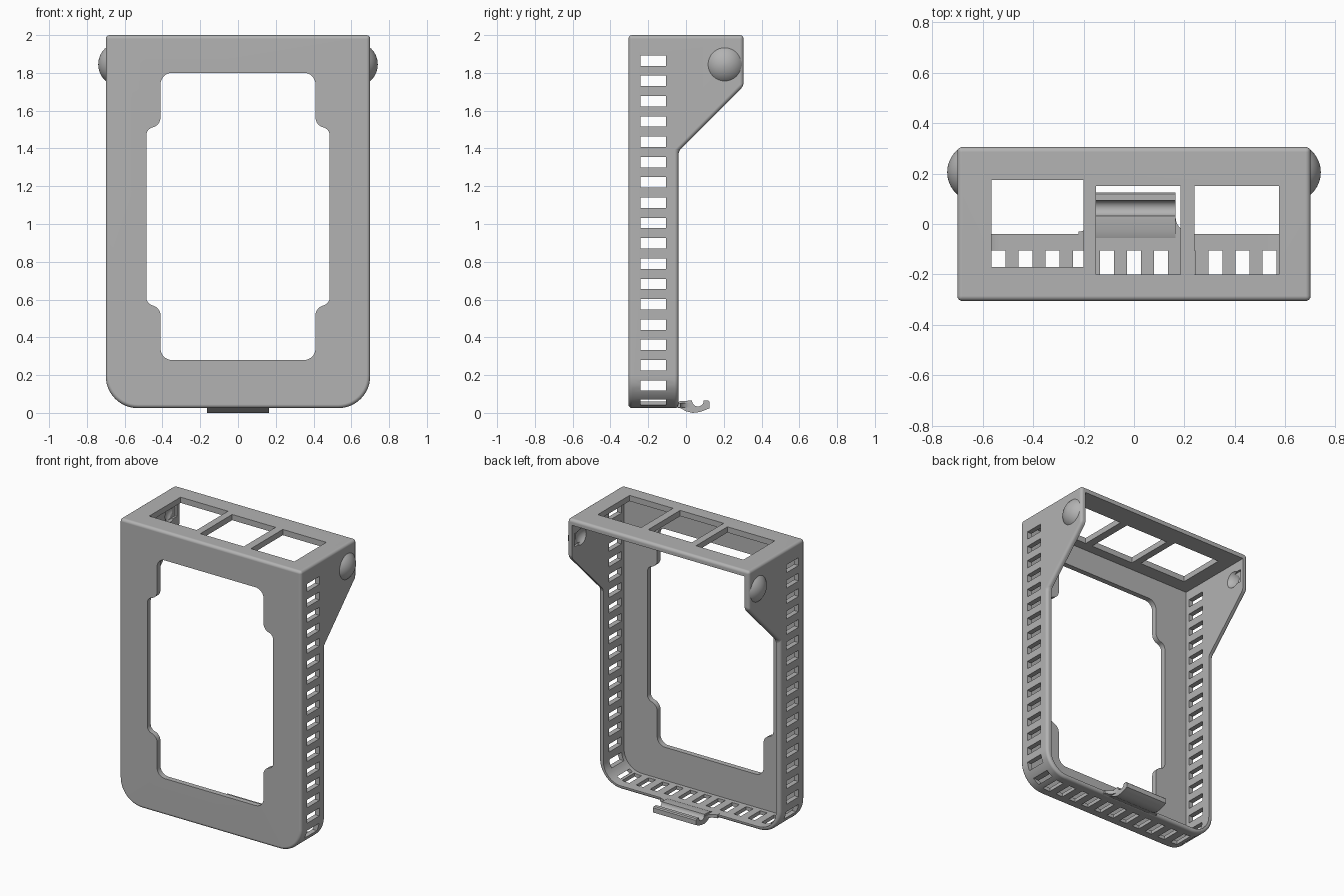
import bpy, bmesh, math
from mathutils import Matrix, Vector

if "Cube" in bpy.data.objects:
    bpy.data.objects.remove(bpy.data.objects["Cube"], do_unlink=True)

grey = bpy.data.materials.new("plain grey")
grey.use_nodes = True
GREY = (0.45, 0.45, 0.45, 1)
grey.diffuse_color = GREY
grey.node_tree.nodes["Principled BSDF"].inputs["Base Color"].default_value = GREY


def make(name, bm):
    bmesh.ops.recalc_face_normals(bm, faces=bm.faces)
    me = bpy.data.meshes.new(name)
    bm.to_mesh(me)
    bm.free()
    me.materials.append(grey)
    ob = bpy.data.objects.new(name, me)
    bpy.context.collection.objects.link(ob)
    return ob


def activate(ob):
    bpy.ops.object.select_all(action='DESELECT')
    ob.select_set(True)
    bpy.context.view_layer.objects.active = ob


def apply_mod(ob, kind, **settings):
    mod = ob.modifiers.new(kind.lower(), kind)
    for key, value in settings.items():
        setattr(mod, key, value)
    activate(ob)
    bpy.ops.object.modifier_apply(modifier=mod.name)


def cut(ob, cutter):
    apply_mod(ob, 'BOOLEAN', object=cutter, operation='DIFFERENCE', solver='EXACT')
    bpy.data.objects.remove(cutter, do_unlink=True)


def prism(points, axis, a, b):
    """Extrude a 2D outline along one axis from a to b."""
    place = {'x': lambda u, v, t: (t, u, v),
             'y': lambda u, v, t: (u, t, v),
             'z': lambda u, v, t: (u, v, t)}[axis]
    bm = bmesh.new()
    face = bm.faces.new([bm.verts.new(place(u, v, a)) for u, v in points])
    ext = bmesh.ops.extrude_face_region(bm, geom=[face])["geom"]
    move = Vector(place(0, 0, b - a))
    bmesh.ops.translate(bm, verts=[e for e in ext if isinstance(e, bmesh.types.BMVert)], vec=move)
    return bm


def round_bottom(bm, z, radius):
    """Round the two low corners that run front to back."""
    edges = [e for e in bm.edges
             if abs(e.verts[0].co.y - e.verts[1].co.y) > 0.1
             and all(abs(v.co.z - z) < 1e-4 for v in e.verts)]
    bmesh.ops.bevel(bm, geom=edges, offset=radius, segments=12, profile=0.5, affect='EDGES')


def add_box(bm, x, y, z):
    centre = [(p[0] + p[1]) / 2 for p in (x, y, z)]
    size = [p[1] - p[0] for p in (x, y, z)]
    bmesh.ops.create_cube(bm, size=1, matrix=Matrix.Translation(centre) @ Matrix.Diagonal((*size, 1)))


def arc(cx, cy, r, start, end, n=8):
    angles = [math.radians(start + (end - start) * i / n) for i in range(n + 1)]
    return [(cx + r * math.cos(t), cy + r * math.sin(t)) for t in angles]


def finish(ob):
    activate(ob)
    bpy.ops.object.shade_smooth_by_angle(angle=math.radians(32))
    ob.modifiers.new("even_shading", 'WEIGHTED_NORMAL').keep_sharp = True


# Outer shell: side outline with the deep upper ears
side = [(-0.305, 0.025), (-0.305, 2), (0.305, 2), (0.305, 1.73), (-0.04, 1.385), (-0.04, 0.025)]
bm = prism(side, 'x', -0.7, 0.7)
round_bottom(bm, 0.025, 0.17)
body = make("holder_body", bm)
apply_mod(body, 'BEVEL', width=0.02, segments=4, limit_method='ANGLE',
          angle_limit=math.radians(30), use_clamp_overlap=False)

# Open-backed cavity
bm = prism([(-0.665, 0.05), (0.665, 0.05), (0.665, 1.96), (-0.665, 1.96)], 'y', -0.268, 1)
round_bottom(bm, 0.05, 0.135)
cut(body, make("cavity_cutter", bm))

# Front window, stepped wider in the middle
MID = 1.04
quarter = (arc(0.443, 0.43, 0.042, 0, 70) + arc(0.465, 0.525, 0.055, 250, 180)
           + arc(0.35, 0.70, 0.06, 0, 90))
half = quarter + [(-x, z) for x, z in reversed(quarter)]
window = half + [(-x, -z) for x, z in half]
cut(body, make("window_cutter", prism([(x, z + MID) for x, z in window], 'y', -0.5, -0.2)))

# Three openings in the top
bm = bmesh.new()
for x, y in (((-0.565, -0.2), (-0.17, 0.175)),
             ((-0.15, 0.185), (-0.2, 0.15)),
             ((0.24, 0.575), (-0.2, 0.15))):
    add_box(bm, x, y, (1.9, 2.1))
cut(body, make("top_cutter", bm))

# Vent slots along both sides, the floor and the low corners
SLOT_Y, PITCH, HALF = (-0.24, -0.105), 0.1075, 0.0275
bm = bmesh.new()
for i in range(17):
    z = 0.145 + i * PITCH
    add_box(bm, (-1, 1), SLOT_Y, (z - HALF, z + HALF))
for i in range(-5, 6):
    x = i * PITCH
    add_box(bm, (x - HALF, x + HALF), SLOT_Y, (-0.1, 0.07))
for x in ((-1, -0.58), (0.58, 1)):
    add_box(bm, x, SLOT_Y, (0.042, 0.072))
cut(body, make("slot_cutter", bm))

# Round side buttons, with a hollow and a lead-in groove behind each
for s, label in ((1, "left"), (-1, "right")):
    bm = bmesh.new()
    bmesh.ops.create_uvsphere(bm, u_segments=48, v_segments=24, radius=0.071,
                              matrix=Matrix.Translation((s * 0.623, 0.205, 1.845)))
    cut(body, make("hollow_cutter", bm))
    bm = bmesh.new()
    add_box(bm, sorted((s * 0.6, s * 0.68)), (0.205, 0.28), (1.8, 1.89))
    cut(body, make("groove_cutter", bm))

    bm = bmesh.new()
    turn = Matrix.Translation((s * 0.623, 0.205, 1.845)) @ Matrix.Rotation(math.pi / 2, 4, 'Y')
    bmesh.ops.create_uvsphere(bm, u_segments=48, v_segments=32, radius=0.117, matrix=turn)
    bmesh.ops.bisect_plane(bm, geom=bm.verts[:] + bm.edges[:] + bm.faces[:],
                           plane_co=(s * 0.696, 0, 0), plane_no=(s, 0, 0), clear_inner=True)
    bmesh.ops.holes_fill(bm, edges=[e for e in bm.edges if e.is_boundary])
    finish(make(label + "_button", bm))
finish(body)

# Grooved latch tab at the back of the floor
tab = ([(-0.06, 0.03), (-0.03, 0.025), (0, 0.009), (0.035, 0), (0.07, 0.004), (0.105, 0.016),
        (0.125, 0.025), (0.125, 0.058), (0.118, 0.065), (0.095, 0.065)]
       + arc(0.063, 0.065, 0.031, 0, -180, 12) + [(0.02, 0.065), (-0.03, 0.062), (-0.06, 0.05)])
finish(make("latch_tab", prism(tab, 'x', -0.165, 0.165)))

# Curved neck joining the tab to the floor
flare = arc(0.22, 0.025, 0.055, 270, 180)
neck = [(0.22, -0.06)] + flare
neck += [(-x, y) for x, y in reversed(neck)]
finish(make("latch_neck", prism(neck, 'z', 0.028, 0.052)))
